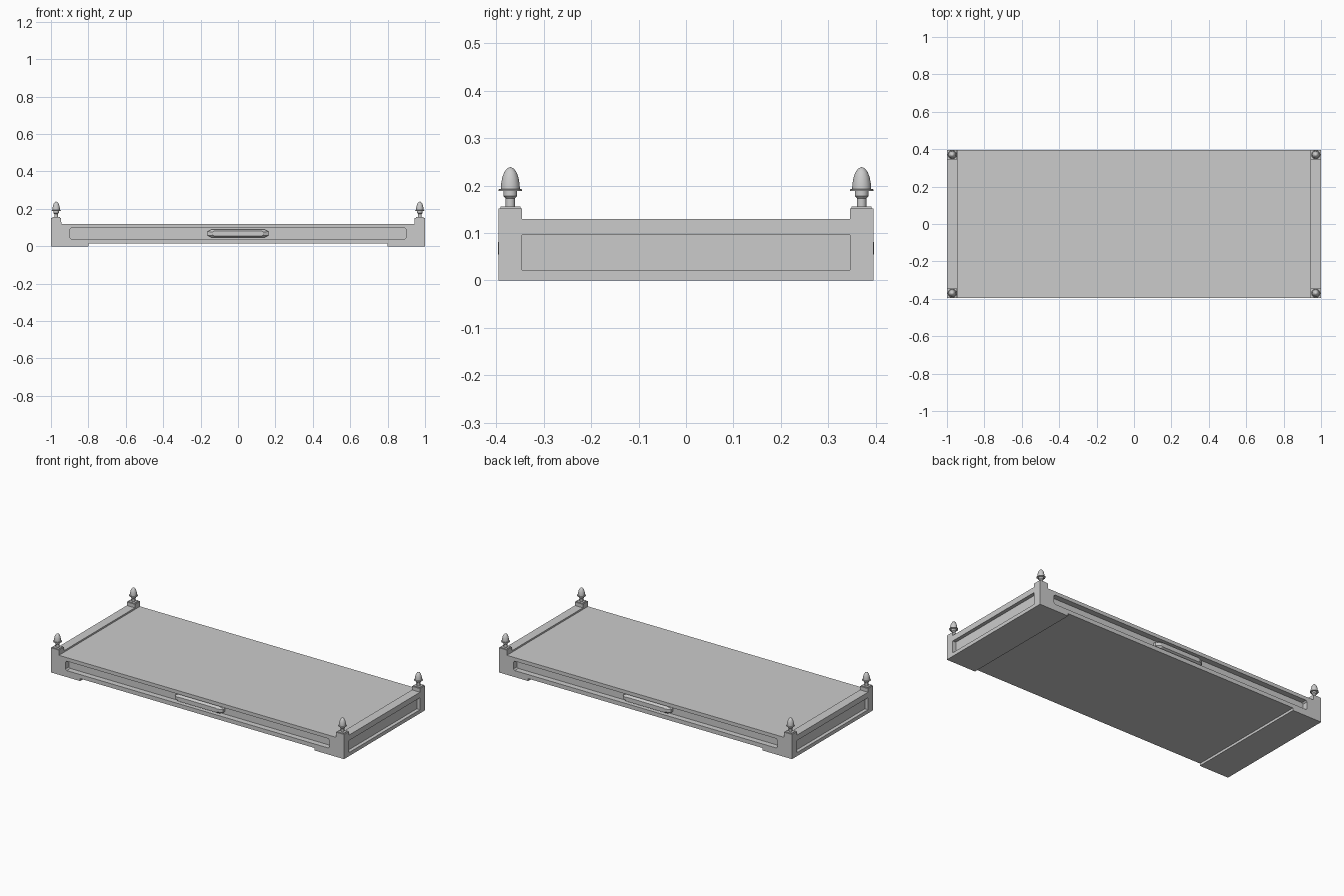
import bpy, bmesh, math
from mathutils import Matrix, Vector

if "Cube" in bpy.data.objects:
    bpy.data.objects.remove(bpy.data.objects["Cube"])


def box(name, x0, x1, y0, y1, z0, z1):
    bm = bmesh.new()
    size = Vector((x1 - x0, y1 - y0, z1 - z0))
    mid = Vector((x0 + x1, y0 + y1, z0 + z1)) / 2
    bmesh.ops.create_cube(bm, size=1, matrix=Matrix.Translation(mid) @ Matrix.Diagonal((*size, 1)))
    return finish(name, bm)


def finish(name, bm):
    bmesh.ops.recalc_face_normals(bm, faces=bm.faces)
    me = bpy.data.meshes.new(name)
    bm.to_mesh(me)
    bm.free()
    ob = bpy.data.objects.new(name, me)
    bpy.context.collection.objects.link(ob)
    return ob


def frame(name, u0, u1, z0, z1, hu, hz0, hz1, w0, w1, along_x, cut=0.0):
    """Rail with a rectangular window, extruded across its thickness."""
    bm = bmesh.new()
    outer = [(u0, z0), (u1, z0), (u1, z1), (u0, z1)]
    c = cut
    inner = [[(-hu, hz0 + c), (-hu + c, hz0)], [(hu - c, hz0), (hu, hz0 + c)],
             [(hu, hz1 - c), (hu - c, hz1)], [(-hu + c, hz1), (-hu, hz1 - c)]]
    put = lambda p, w: bm.verts.new((p[0], w, p[1]) if along_x else (w, p[0], p[1]))
    o = [[put(p, w) for p in outer] for w in (w0, w1)]
    i = [[[put(p, w) for p in pair] for pair in inner] for w in (w0, w1)]
    for k in range(4):
        n = (k + 1) % 4
        for s in (0, 1):
            bm.faces.new((o[s][k], o[s][n], i[s][n][0], i[s][k][1]))
            bm.faces.new((o[s][k], i[s][k][1], i[s][k][0]))
        bm.faces.new((o[0][k], o[0][n], o[1][n], o[1][k]))
        bm.faces.new((i[0][k][1], i[0][n][0], i[1][n][0], i[1][k][1]))
        bm.faces.new((i[0][k][0], i[0][k][1], i[1][k][1], i[1][k][0]))
    return finish(name, bm)


def finial(name, x, y):
    profile = [(0.010, 0.154), (0.010, 0.173), (0.0145, 0.178), (0.0145, 0.188),
               (0.025, 0.189), (0.025, 0.192), (0.020, 0.193), (0.0195, 0.204),
               (0.017, 0.217), (0.013, 0.228), (0.007, 0.236), (0.0, 0.239)]
    bm = bmesh.new()
    vs = [bm.verts.new((r, 0, z)) for r, z in profile]
    es = [bm.edges.new(p) for p in zip(vs, vs[1:])]
    bmesh.ops.spin(bm, geom=vs + es, axis=(0, 0, 1), cent=(0, 0, 0), angle=math.tau, steps=12)
    bmesh.ops.remove_doubles(bm, verts=bm.verts, dist=1e-5)
    bmesh.ops.translate(bm, verts=bm.verts, vec=(x, y, 0))
    ob = finish(name, bm)
    bpy.context.view_layer.objects.active = ob
    bpy.ops.object.select_all(action='DESELECT')
    ob.select_set(True)
    bpy.ops.object.shade_smooth_by_angle(angle=math.radians(35))


def handle(name, s):
    """Long plaque with chamfered ends and sloping top and bottom."""
    bm = bmesh.new()
    rings = []
    for hx, hz, c, y in ((0.165, 0.022, 0.012, 0.36), (0.165, 0.022, 0.012, 0.38),
                         (0.135, 0.013, 0.004, 0.396)):
        pts = [(-hx, -hz + c), (-hx + c * 2, -hz), (hx - c * 2, -hz), (hx, -hz + c),
               (hx, hz - c), (hx - c * 2, hz), (-hx + c * 2, hz), (-hx, hz - c)]
        rings.append([bm.verts.new((px, s * y, 0.068 + pz)) for px, pz in pts])
    for a, b in zip(rings, rings[1:]):
        for k in range(8):
            bm.faces.new((a[k], a[(k + 1) % 8], b[(k + 1) % 8], b[k]))
    bm.faces.new(rings[0])
    bm.faces.new(rings[-1])
    finish(name, bm)


# Core slab behind the recessed panels
box("platform_core", -0.975, 0.975, -0.36, 0.36, 0.015, 0.12)

for s, side in ((-1, "front"), (1, "back")):
    # Long rails with recessed window and handle plaque
    frame(side + "_rail", -0.975, 0.975, 0.015, 0.12, 0.90, 0.04, 0.098,
          s * 0.36, s * 0.395, True, 0.008)
    handle(side + "_handle", s)

for s, side in ((-1, "left"), (1, "right")):
    a, b = sorted((s * 0.945, s * 0.978))
    # End rail with recessed window, backing and foot slab
    box(side + "_end_backing", a, b, -0.395, 0.395, 0.0, 0.13)
    frame(side + "_end_rail", -0.395, 0.395, 0.0, 0.13, 0.345, 0.022, 0.096,
          s * 0.978, s * 1.0, False)
    a, b = sorted((s * 0.80, s * 0.978))
    box(side + "_foot", a, b, -0.395, 0.395, 0.0, 0.0155)
    for t, end in ((-1, "front"), (1, "back")):
        # Corner post block, thin cap and acorn finial
        tag = f"{side}_{end}"
        x0, x1 = sorted((s * 0.945, s))
        y0, y1 = sorted((t * 0.345, t * 0.395))
        box(tag + "_post", x0, x1, y0, y1, 0.129, 0.152)
        cx, cy = s * 0.972, t * 0.37
        box(tag + "_cap", cx - 0.021, cx + 0.021, cy - 0.021, cy + 0.021, 0.152, 0.156)
        finial(tag + "_finial", cx, cy)
